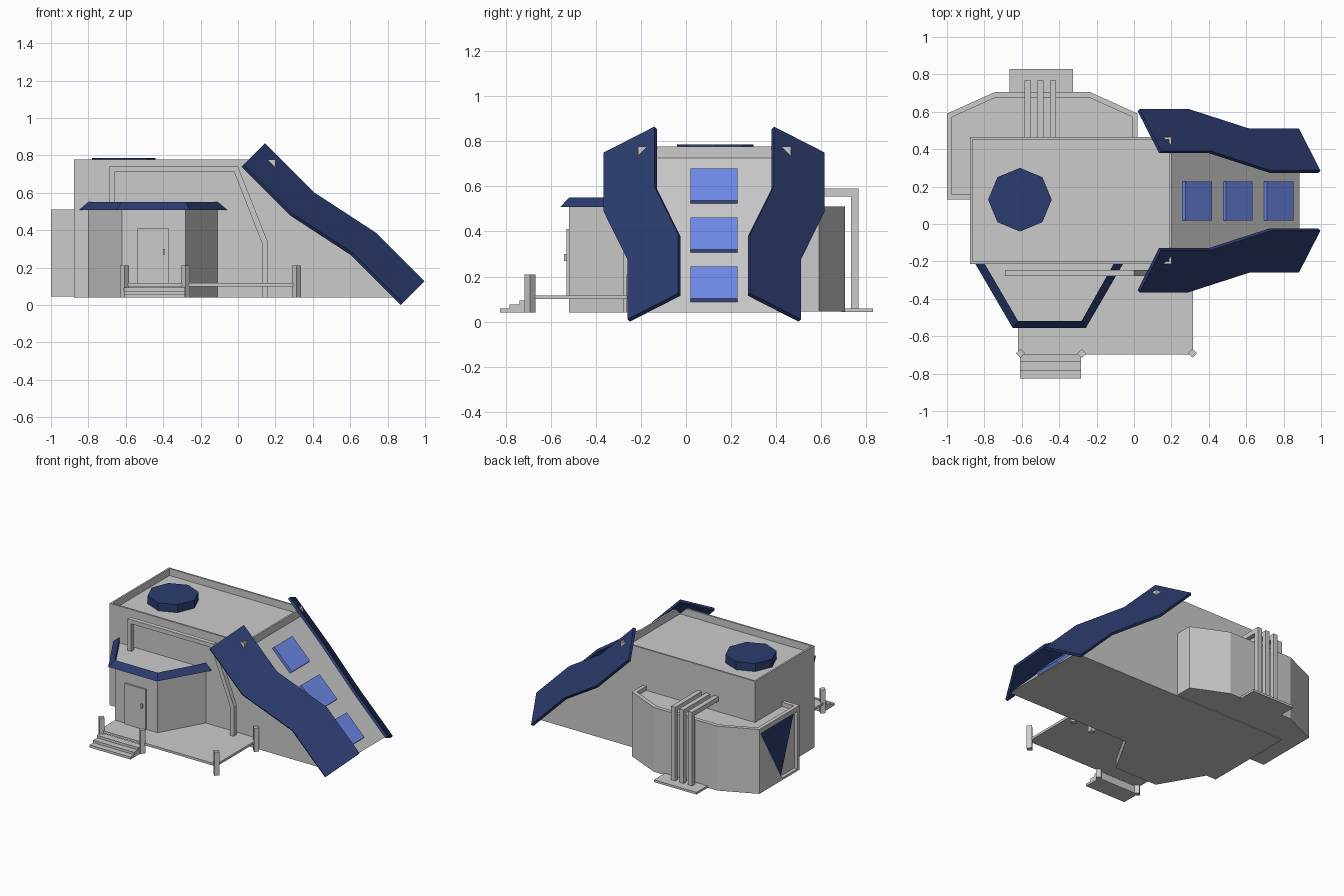
import bpy, bmesh, math
from mathutils import Vector

if "Cube" in bpy.data.objects:
    bpy.data.objects.remove(bpy.data.objects["Cube"])


def material(name, rgb):
    m = bpy.data.materials.new(name)
    m.diffuse_color = (*rgb, 1)
    m.use_nodes = True
    m.node_tree.nodes["Principled BSDF"].inputs["Base Color"].default_value = m.diffuse_color
    return m


NAVY = material("navy", (0.025, 0.045, 0.16))
GLASS = material("glass_blue", (0.16, 0.26, 0.85))


def finish(name, bm, mat=None):
    bmesh.ops.recalc_face_normals(bm, faces=bm.faces[:])
    me = bpy.data.meshes.new(name)
    bm.to_mesh(me)
    bm.free()
    ob = bpy.data.objects.new(name, me)
    bpy.context.collection.objects.link(ob)
    if mat:
        me.materials.append(mat)
    return ob


def slab(name, pts, vec, mat=None, recess=None):
    """Extrude a planar outline along vec; recess = (rim, depth) sinks the top."""
    bm = bmesh.new()
    low = [bm.verts.new(p) for p in pts]
    high = [bm.verts.new(Vector(p) + Vector(vec)) for p in pts]
    bm.faces.new(low)
    bm.faces.new(high)
    for i in range(len(pts)):
        j = (i + 1) % len(pts)
        bm.faces.new((low[i], low[j], high[j], high[i]))
    bmesh.ops.recalc_face_normals(bm, faces=bm.faces[:])
    if recess:
        bm.normal_update()
        top = [f for f in bm.faces if f.normal.z > 0.95]
        bmesh.ops.inset_region(bm, faces=top, thickness=recess[0], use_even_offset=True)
        floor = bmesh.ops.extrude_discrete_faces(bm, faces=top)["faces"]
        bmesh.ops.translate(bm, vec=(0, 0, -recess[1]), verts=list({v for f in floor for v in f.verts}))
    return finish(name, bm, mat)


def plan(name, pts, z0, z1, mat=None, recess=None):
    return slab(name, [(x, y, z0) for x, y in pts], (0, 0, z1 - z0), mat, recess)


def elevation(name, pts, y0, y1, mat=None, recess=None):
    return slab(name, [(x, y0, z) for x, z in pts], (0, y1 - y0, 0), mat, recess)


def box(name, x0, x1, y0, y1, z0, z1, mat=None):
    return plan(name, [(x0, y0), (x1, y0), (x1, y1), (x0, y1)], z0, z1, mat)


def ring(x, y, r, n):
    return [(x + r * math.cos(2 * math.pi * i / n), y + r * math.sin(2 * math.pi * i / n)) for i in range(n)]


# Main building with sloping end and sunken roof
elevation("main_building", [(-0.877, 0.04), (0.885, 0.04), (0.2, 0.725), (0.2, 0.777), (-0.877, 0.777)],
          -0.213, 0.465, recess=(0.013, 0.05))
plan("roof_hatch", ring(-0.61, 0.13, 0.17, 8), 0.725, 0.785, NAVY)

# Sloping hoods, mirrored about the building's centre line
hood = [(0.03, 0.615, 0.75), (0.145, 0.39, 0.865), (0.41, 0.39, 0.60), (0.735, 0.285, 0.388),
        (0.997, 0.285, 0.126), (0.882, 0.51, 0.011), (0.617, 0.51, 0.276), (0.292, 0.615, 0.488)]
for side, s in (("back", 1), ("front", -1)):
    slab("hood_" + side, [(x, 0.125 + s * (y - 0.125), z) for x, y, z in hood],
         (-0.011, -0.011 * s, -0.011), NAVY)

# Skylights on the slope
for i in range(3):
    x, z = 0.265 + 0.2175 * i, 0.67 - 0.2175 * i
    elevation("skylight_%d" % (i + 1), [(x - 0.01, z - 0.01), (x + 0.01, z + 0.01),
              (x + 0.152, z - 0.132), (x + 0.132, z - 0.152)], 0.02, 0.228, GLASS)

# Rear wing with sunken roof and a recessed side window
wing = plan("rear_wing", [(-1, 0.13), (0.02, 0.13), (0.02, 0.59), (-0.235, 0.705), (-0.745, 0.705), (-1, 0.59)],
            0.045, 0.51, recess=(0.028, 0.03))
cutter = slab("window_cutter", [(-1.02, 0.575, 0.475), (-1.02, 0.155, 0.475), (-1.02, 0.155, 0.06),
              (-1.02, 0.33, 0.06)], (0.045, 0, 0))
cutter.hide_render = True
cutter.hide_set(True)
cut = wing.modifiers.new("window_recess", "BOOLEAN")
cut.operation = "DIFFERENCE"
cut.solver = "EXACT"
cut.object = cutter
slab("side_window", [(-0.985, 0.565, 0.472), (-0.985, 0.175, 0.472), (-0.985, 0.325, 0.065)],
     (0.012, 0, 0), NAVY)

# Rear pipes and their pad
for i in range(3):
    x = -0.585 + 0.0675 * i
    slab("rear_pipe_%d" % (i + 1), [(x, 0.46, 0.59), (x, 0.766, 0.59), (x, 0.766, 0.055), (x, 0.732, 0.055),
         (x, 0.732, 0.556), (x, 0.46, 0.556)], (0.034, 0, 0))
box("pipe_pad", -0.665, -0.325, 0.69, 0.83, 0.042, 0.058)

# Entrance block with sloping roof trim
wall = [(-0.80, -0.21), (-0.62, -0.518), (-0.28, -0.518), (-0.107, -0.21)]
eave = [(-0.85, -0.21), (-0.648, -0.557), (-0.258, -0.557), (-0.057, -0.21)]
plan("entrance_block", wall, 0.04, 0.511)
bm = bmesh.new()
rails = [[bm.verts.new((x, y, z)) for x, y in pts] for pts, z in ((eave, 0.509), (wall, 0.551), (wall, 0.509))]
for k in range(3):
    a, b = rails[k], rails[(k + 1) % 3]
    for i in range(3):
        bm.faces.new((a[i], a[i + 1], b[i + 1], b[i]))
for i in (0, 3):
    bm.faces.new([r[i] for r in rails])
finish("entrance_roof_trim", bm, NAVY)
box("door", -0.537, -0.37, -0.53, -0.515, 0.115, 0.41)
box("door_handle", -0.402, -0.39, -0.542, -0.528, 0.27, 0.30)

# Terrace, posts and steps
box("terrace", -0.62, 0.315, -0.697, -0.21, 0.10, 0.117)
for i, (x, y) in enumerate([(-0.607, -0.692), (-0.28, -0.692), (0.313, -0.692), (0.313, -0.24)]):
    plan("terrace_post_%d" % (i + 1), ring(x, y, 0.024, 4), 0.04, 0.21)
for i in range(3):
    box("step_%d" % (i + 1), -0.61, -0.283, -0.825 + 0.043 * i, -0.69, 0.04 + 0.018 * i, 0.058 + 0.018 * i)

# Bent pipe along the front wall
elevation("front_pipe", [(-0.69, 0.505), (-0.69, 0.74), (0.0, 0.74), (0.16, 0.335), (0.16, 0.04), (0.128, 0.04),
          (0.128, 0.33), (-0.02, 0.71), (-0.66, 0.71), (-0.66, 0.505)], -0.277, -0.245)
